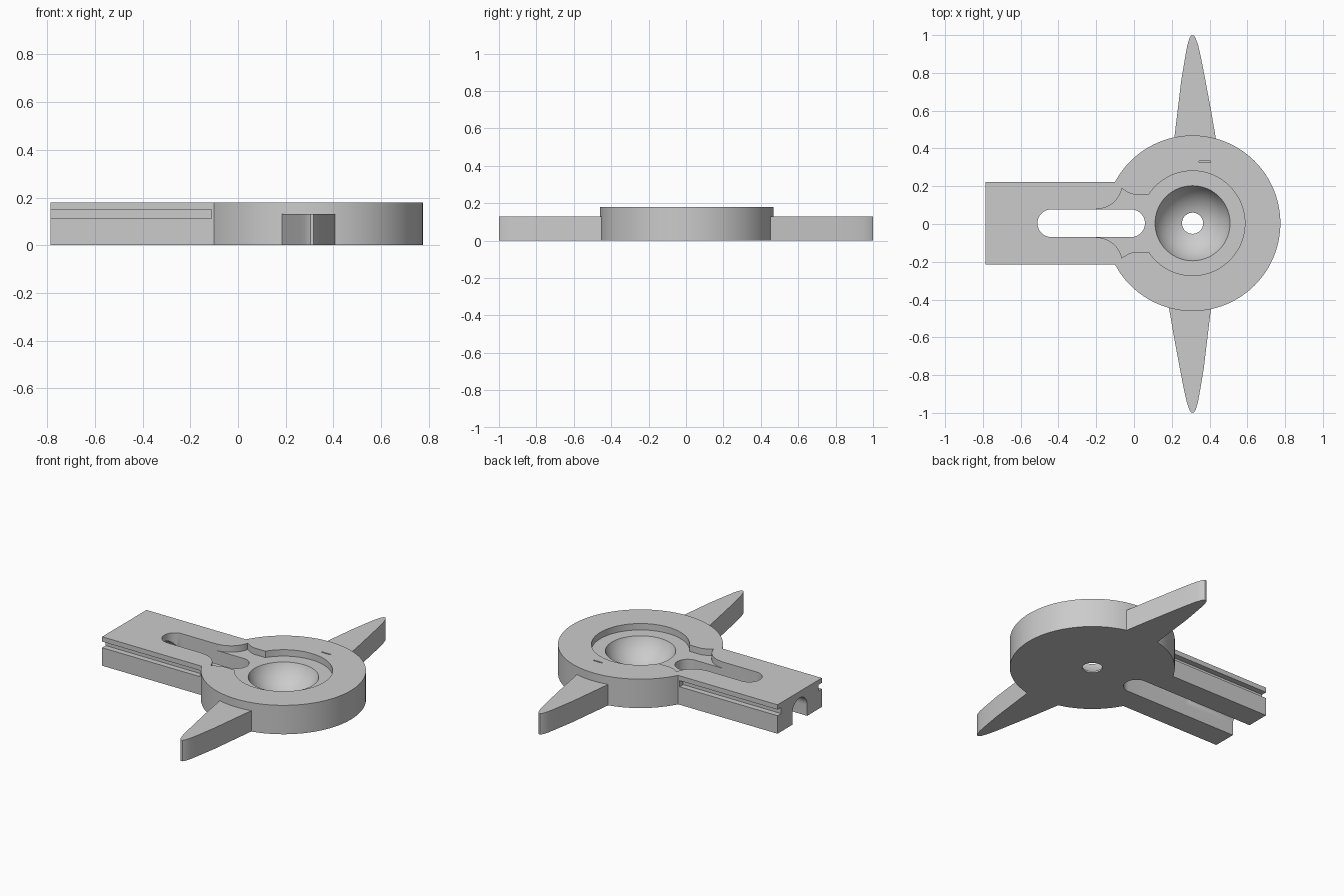
import bpy, bmesh, math
from mathutils import Matrix

cube = bpy.data.objects.get("Cube")
if cube:
    bpy.data.objects.remove(cube, do_unlink=True)

grey = bpy.data.materials.new("plain grey")
grey.use_nodes = True
COLOUR = (0.6, 0.6, 0.6, 1)
grey.diffuse_color = COLOUR
grey.node_tree.nodes["Principled BSDF"].inputs["Base Color"].default_value = COLOUR

HUB_X, MID_Y, TOP = 0.31, 0.004, 0.18
FLOOR = 0.14          # floor of the recess
SLOT_R = 0.073


def arc(cx, cy, r, a0, a1, n):
    """Points on an arc, angles in degrees."""
    return [(cx + r * math.cos(math.radians(a0 + (a1 - a0) * i / n)),
             cy + r * math.sin(math.radians(a0 + (a1 - a0) * i / n))) for i in range(n + 1)]


def prism(name, outline, low, high, matrix=None):
    """Closed outline extruded from low to high along its own z."""
    bm = bmesh.new()
    face = bm.faces.new([bm.verts.new((x, y, low)) for x, y in outline])
    top = bmesh.ops.extrude_face_region(bm, geom=[face])["geom"]
    verts = [v for v in top if isinstance(v, bmesh.types.BMVert)]
    bmesh.ops.translate(bm, verts=verts, vec=(0, 0, high - low))
    if matrix:
        bm.transform(matrix)
    bmesh.ops.recalc_face_normals(bm, faces=bm.faces)
    return add(name, bm)


def add(name, bm):
    mesh = bpy.data.meshes.new(name)
    bm.to_mesh(mesh)
    bm.free()
    mesh.materials.append(grey)
    obj = bpy.data.objects.new(name, mesh)
    bpy.context.collection.objects.link(obj)
    return obj


def activate(obj):
    bpy.ops.object.select_all(action='DESELECT')
    obj.select_set(True)
    bpy.context.view_layer.objects.active = obj


def combine(target, other, operation='DIFFERENCE'):
    other.hide_render = True
    activate(target)
    mod = target.modifiers.new("combine", 'BOOLEAN')
    mod.operation, mod.solver, mod.object = operation, 'EXACT', other
    bpy.ops.object.modifier_apply(modifier=mod.name)
    bpy.data.objects.remove(other, do_unlink=True)


def box(x0, x1, y0, y1):
    return [(x0, y0), (x1, y0), (x1, y1), (x0, y1)]


# Round hub with the straight arm, one outline
ARM = 0.218
join = 180 - math.degrees(math.asin(ARM / 0.465))
outline = arc(HUB_X, MID_Y, 0.465, -join, join, 120)
outline += [(-0.785, MID_Y + ARM), (-0.785, MID_Y - ARM)]
body = prism("hub_and_arm", outline, 0, TOP)

# Recess around the bowl, flaring out over the slot
neck = 0.152
turn = 180 - math.degrees(math.asin(neck / 0.277))
upper = [(0.0, neck), (-0.03, neck + 0.01), (-0.065, neck + 0.032)]
upper += arc(-0.2, 0.215, 0.14, -15, -90, 14)
recess = arc(HUB_X, 0, 0.277, -turn, turn, 80)
recess += upper + [(x, -y) for x, y in reversed(upper)]
combine(body, prism("recess_cutter", recess, FLOOR, 0.3, Matrix.Translation((0, MID_Y, 0))))

# Spherical bowl and its drain hole
bm = bmesh.new()
bmesh.ops.create_uvsphere(bm, u_segments=72, v_segments=48, radius=0.2125,
                          matrix=Matrix.Translation((HUB_X, MID_Y, 0.215)))
combine(body, add("bowl_cutter", bm))
combine(body, prism("hole_cutter", arc(HUB_X, MID_Y, 0.056, 0, 352.5, 47), -0.1, 0.3))

# Slot through the arm
slot = arc(-0.015, MID_Y, SLOT_R, -90, 90, 20) + arc(-0.438, MID_Y, SLOT_R, 90, 270, 20)
combine(body, prism("slot_cutter", slot, -0.1, 0.3))

# Arched channel under the arm, open at the outer end
along_x = Matrix(((0, 0, 1, 0), (1, 0, 0, MID_Y), (0, 1, 0, 0), (0, 0, 0, 1)))
arch = arc(0, 0.067, SLOT_R, 0, 180, 24) + [(-SLOT_R, -0.1), (SLOT_R, -0.1)]
combine(body, prism("channel_cutter", arch, -0.9, -0.3, along_x))

# Rail grooves along both sides of the arm
for side in (-1, 1):
    edges = sorted((MID_Y + side * (ARM - 0.035), MID_Y + side * 0.3))
    combine(body, prism("groove_cutter", box(-0.9, -0.112, *edges), 0.112, 0.15))

# Small index notch on the rim
combine(body, prism("notch_cutter", box(0.345, 0.405, 0.326, 0.334), TOP - 0.008, 0.3))

# Tapered fins, the second turned half round the hub
right = [(0.138, 0.39), (0.122, 0.46), (0.098, 0.6), (0.068, 0.76), (0.045, 0.88),
         (0.03, 0.945), (0.016, 0.985), (0.006, 0.999)]
left = [(-0.006, 0.999), (-0.016, 0.985), (-0.028, 0.945), (-0.04, 0.88),
        (-0.06, 0.76), (-0.079, 0.6), (-0.096, 0.46), (-0.104, 0.39)]
parts = [body]
for name, angle in (("back_fin", 0), ("front_fin", math.pi)):
    place = Matrix.Translation((HUB_X, 0, 0)) @ Matrix.Rotation(angle, 4, 'Z')
    parts.append(prism(name, right + left, 0, 0.13, place))

for part in parts:
    activate(part)
    bpy.ops.object.shade_smooth_by_angle(angle=math.radians(30))
